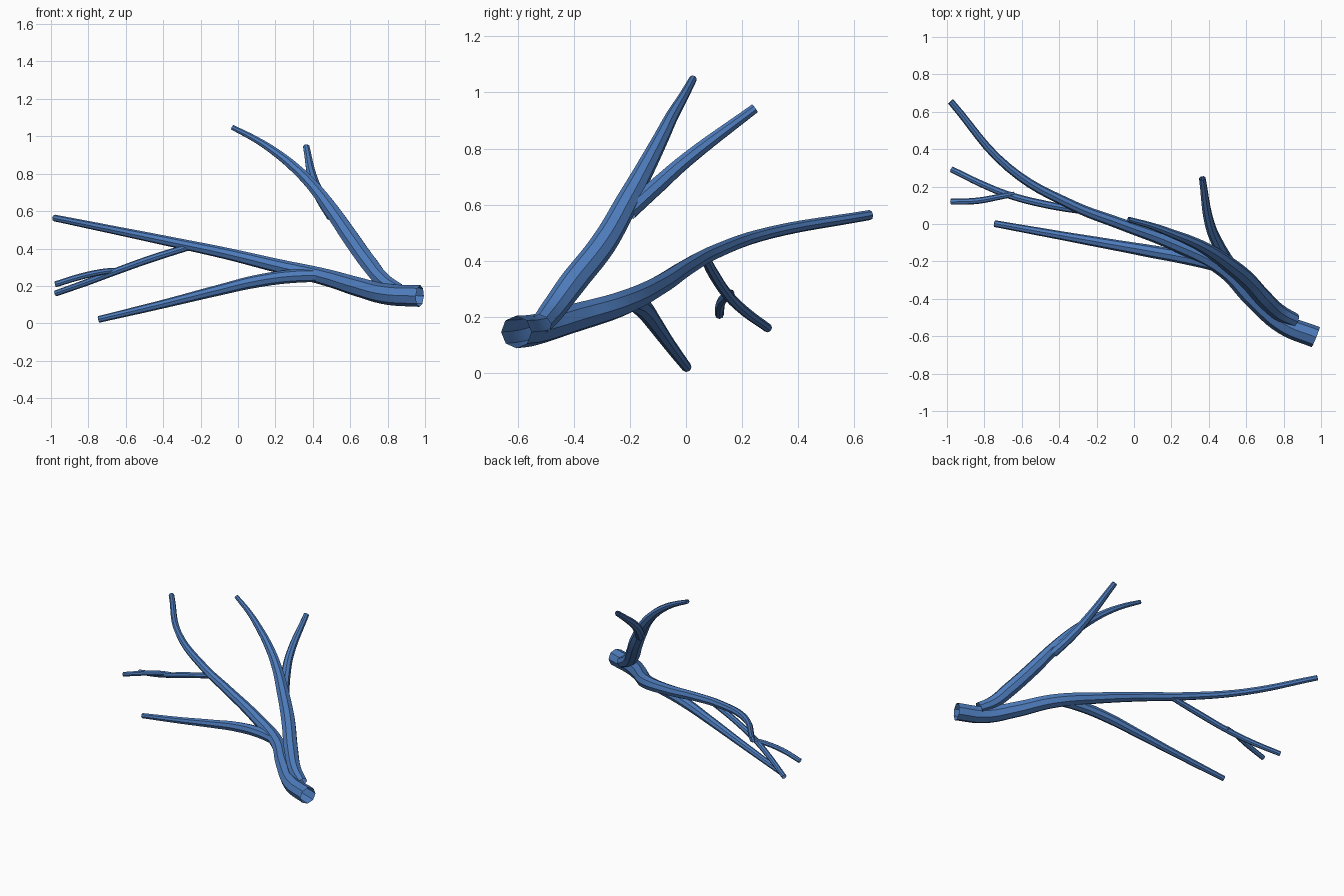
import bpy, math

blue = bpy.data.materials.new("branch_blue")
blue.diffuse_color = (0.075, 0.20, 0.50, 1)


def tube(name, points):
    """Open, smooth, tapering tube through (x, y, z, radius) points."""
    cu = bpy.data.curves.new(name, 'CURVE')
    cu.dimensions = '3D'
    cu.resolution_u = 6
    cu.bevel_depth = 1.0
    cu.bevel_resolution = 2          # 12 sides
    cu.use_fill_caps = False
    sp = cu.splines.new('BEZIER')
    sp.bezier_points.add(len(points) - 1)
    for bp, (x, y, z, r) in zip(sp.bezier_points, points):
        bp.co = (x, y, z)
        bp.radius = r
        bp.handle_left_type = bp.handle_right_type = 'AUTO'
    cu.materials.append(blue)
    ob = bpy.data.objects.new(name, cu)
    bpy.context.collection.objects.link(ob)
    bpy.ops.object.select_all(action='DESELECT')
    ob.select_set(True)
    bpy.context.view_layer.objects.active = ob
    bpy.ops.object.convert(target='MESH')
    bpy.ops.object.shade_smooth_by_angle(angle=math.radians(40))


# Main bough, thick open end at the right
tube("main_bough", [
    (0.972, -0.605, 0.146, 0.058), (0.80, -0.535, 0.155, 0.056),
    (0.64, -0.40, 0.195, 0.052), (0.48, -0.24, 0.243, 0.046),
    (0.20, -0.10, 0.310, 0.037), (-0.07, 0.00, 0.375, 0.031),
    (-0.33, 0.10, 0.430, 0.027), (-0.67, 0.30, 0.500, 0.022),
    (-0.98, 0.655, 0.563, 0.018)])

# Tall upright branch rising from the thick end
tube("upright_branch", [
    (0.86, -0.515, 0.175, 0.038), (0.78, -0.475, 0.225, 0.044),
    (0.70, -0.405, 0.320, 0.048), (0.60, -0.295, 0.460, 0.047),
    (0.50, -0.212, 0.605, 0.042), (0.40, -0.142, 0.735, 0.034),
    (0.30, -0.090, 0.835, 0.028), (0.20, -0.050, 0.915, 0.023),
    (0.10, -0.012, 0.980, 0.018), (-0.03, 0.025, 1.048, 0.014)])

# Side shoot of the upright branch, leaning back
tube("upright_shoot", [
    (0.505, -0.205, 0.575, 0.033), (0.445, -0.10, 0.670, 0.031),
    (0.405, 0.00, 0.758, 0.027), (0.365, 0.245, 0.943, 0.018)])

# Lower branch drooping to the ground
tube("drooping_branch", [
    (0.45, -0.222, 0.255, 0.034), (0.30, -0.185, 0.252, 0.036),
    (0.10, -0.148, 0.225, 0.034), (-0.10, -0.113, 0.178, 0.029),
    (-0.40, -0.060, 0.103, 0.023), (-0.745, 0.002, 0.021, 0.018)])

# Thin forked twig under the outer bough
tube("twig", [
    (-0.24, 0.065, 0.415, 0.018), (-0.45, 0.100, 0.350, 0.020),
    (-0.66, 0.152, 0.275, 0.019), (-0.80, 0.207, 0.222, 0.018),
    (-0.975, 0.292, 0.160, 0.016)])
tube("twig_fork", [
    (-0.64, 0.160, 0.285, 0.013), (-0.72, 0.145, 0.276, 0.016),
    (-0.84, 0.124, 0.250, 0.017), (-0.978, 0.119, 0.208, 0.016)])
